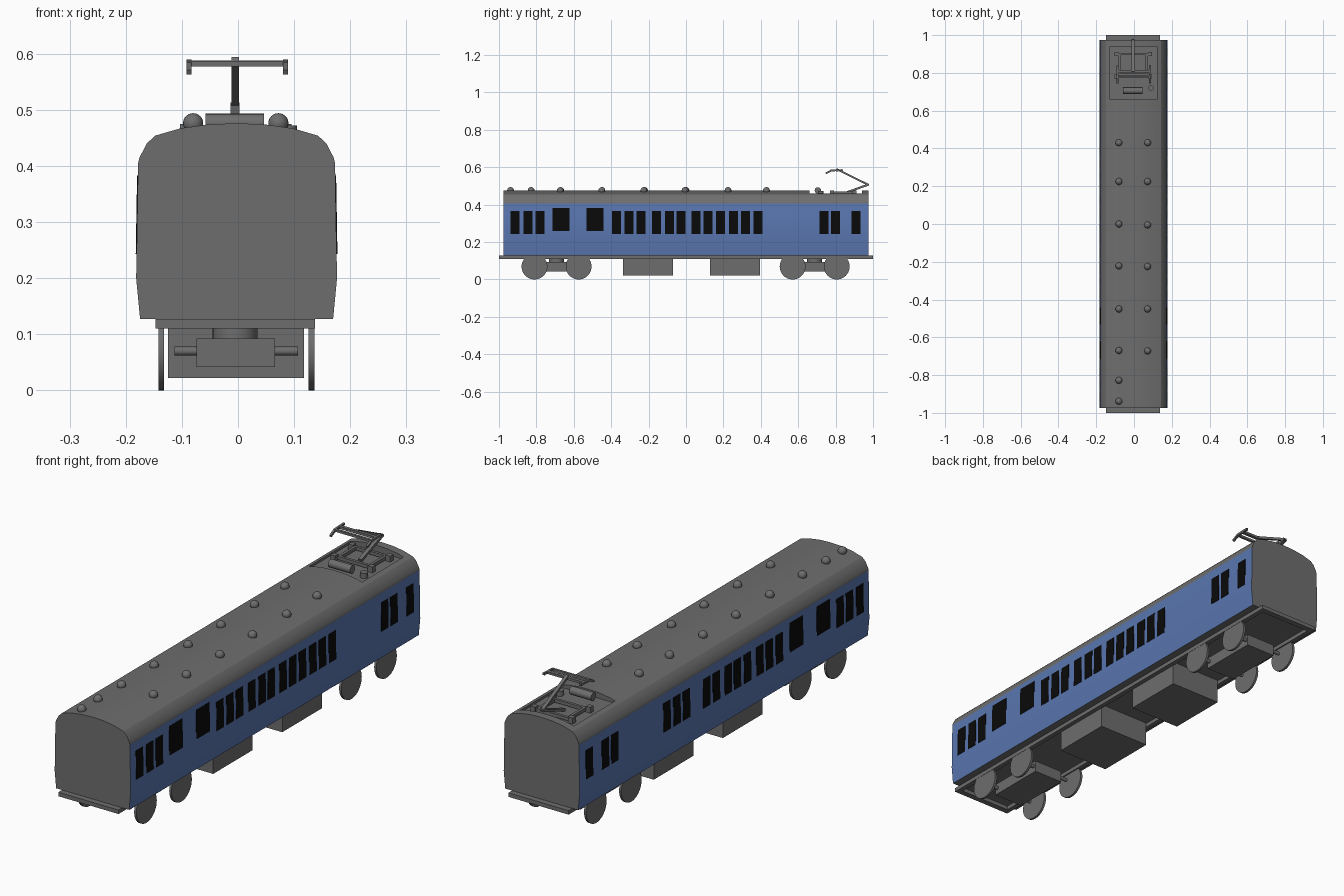
import bpy, bmesh, math
from mathutils import Vector

if "Cube" in bpy.data.objects:
    bpy.data.objects.remove(bpy.data.objects["Cube"])

CX = -0.0025  # the car sits slightly left of x = 0


def material(name, rgb):
    m = bpy.data.materials.new(name)
    m.diffuse_color = (*rgb, 1)
    m.use_nodes = True
    m.node_tree.nodes["Principled BSDF"].inputs["Base Color"].default_value = m.diffuse_color
    return m


GREY = material("grey metal", (0.155, 0.155, 0.155))
BLUE = material("blue paint", (0.10, 0.18, 0.43))
BLACK = material("black glass", (0.003, 0.003, 0.003))


def from_bmesh(name, bm, *mats):
    bmesh.ops.recalc_face_normals(bm, faces=bm.faces)
    me = bpy.data.meshes.new(name)
    bm.to_mesh(me)
    bm.free()
    ob = bpy.data.objects.new(name, me)
    bpy.context.collection.objects.link(ob)
    for m in mats:
        me.materials.append(m)
    return ob


def smooth(ob, angle=30):
    bpy.ops.object.select_all(action='DESELECT')
    ob.select_set(True)
    bpy.context.view_layer.objects.active = ob
    bpy.ops.object.shade_smooth_by_angle(angle=math.radians(angle))


def box(name, x, y, z, mat=GREY):
    """Box from (min, max) pairs."""
    bm = bmesh.new()
    bmesh.ops.create_cube(bm, size=1)
    for v in bm.verts:
        v.co = [r[0] if c < 0 else r[1] for c, r in zip(v.co, (x, y, z))]
    return from_bmesh(name, bm, mat)


def rod(name, a, b, r, seg=24, mat=GREY):
    """Cylinder between two points."""
    a, b = Vector(a), Vector(b)
    bm = bmesh.new()
    bmesh.ops.create_cone(bm, cap_ends=True, segments=seg, radius1=r, radius2=r, depth=(b - a).length)
    rot = (b - a).to_track_quat('Z', 'Y')
    for v in bm.verts:
        v.co = rot @ v.co + (a + b) / 2
    ob = from_bmesh(name, bm, mat)
    if seg > 8:
        smooth(ob)
    return ob


# Body shell: half cross-section mirrored and extruded along y
half = [(0.172, 0.127), (0.179, 0.2), (0.1755, 0.405), (0.173, 0.415), (0.16, 0.44),
        (0.145, 0.454), (0.1, 0.467), (0.05, 0.474), (0, 0.476)]
section = half + [(-x, z) for x, z in reversed(half[:-1])]
bm = bmesh.new()
front = bm.faces.new([bm.verts.new((x + CX, -0.975, z)) for x, z in section])
ext = bmesh.ops.extrude_face_region(bm, geom=[front], use_keep_orig=True)
for v in ext["geom"]:
    if isinstance(v, bmesh.types.BMVert):
        v.co.y = 0.975
bmesh.ops.recalc_face_normals(bm, faces=bm.faces)
for f in bm.faces:
    if abs(f.normal.x) > 0.98 and f.calc_center_median().z < 0.406:
        f.material_index = 1  # painted sides
body = from_bmesh("car_body", bm, GREY, BLUE)

# Roof well cut for the current collector
cutter = box("roof_well_cutter", (-0.128, 0.122), (0.66, 0.94), (0.45, 0.6))
cutter.hide_render = True
mod = body.modifiers.new("well", 'BOOLEAN')
mod.operation, mod.object, mod.solver = 'DIFFERENCE', cutter, 'EXACT'
bpy.context.view_layer.objects.active = body
bpy.ops.object.modifier_apply(modifier="well")
bpy.data.objects.remove(cutter)
smooth(body, 25)


# Windows: thin plates following the slope of each side
def window(side, y, w, z0, z1):
    bm = bmesh.new()
    bmesh.ops.create_cube(bm, size=1)
    for v in bm.verts:
        z = z0 if v.co.z < 0 else z1
        skin = 0.179 - (z - 0.2) * 0.0171
        x = skin + (0.0015 if v.co.x > 0 else -0.003)
        v.co = (CX + side * x, y + v.co.y * w, z)
    from_bmesh("window", bm, BLACK)


small = [-0.913, -0.844, -0.78, -0.371, -0.304, -0.24, -0.157, -0.088, -0.027, 0.053,
         0.118, 0.184, 0.254, 0.318, 0.385, 0.737, 0.8, 0.908]
for side in (1, -1):
    for y in small:
        if not (side == -1 and y == 0.184):
            window(side, y, 0.048, 0.243, 0.365)
    for y in (-0.668, -0.486):
        window(side, y, 0.09, 0.26, 0.383)

# Underframe: long rails and end beams
for s in (-1, 1):
    x = s * 0.132 - 0.005
    box("underframe_rail", (x - 0.01, x + 0.01), (-1, 1), (0.11, 0.127))
    ya, yb = sorted((s * 0.975, s))
    box("end_beam", (-0.147, 0.137), (ya, yb), (0.11, 0.127))

# Underfloor equipment boxes
for y in (-0.2025, 0.2625):
    box("equipment_box", (-0.125, 0.118), (y - 0.133, y + 0.133), (0.022, 0.128))

# Bogies: frame, pivot, axles and wheels
for yc in (-0.692, 0.688):
    box("bogie_frame", (-0.074, 0.066), (yc - 0.13, yc + 0.13), (0.042, 0.092))
    rod("bogie_pivot", (-0.005, yc, 0.09), (-0.005, yc, 0.128), 0.04, 32)
    for dy in (-0.118, 0.118):
        rod("axle", (-0.113, yc + dy, 0.07), (0.107, yc + dy, 0.07), 0.008, 16)
        for x in (-0.137, 0.131):
            rod("wheel", (x - 0.005, yc + dy, 0.069), (x + 0.005, yc + dy, 0.069), 0.069, 40)

# Round roof vents in two rows
vents = [(-0.08, y) for y in (0.43, 0.225, 0, -0.222, -0.45, -0.67, -0.828, -0.938)]
vents += [(0.072, y) for y in (0.43, 0.225, -0.005, -0.225, -0.45, -0.672)]
for x, y in vents:
    bm = bmesh.new()
    bmesh.ops.create_uvsphere(bm, u_segments=20, v_segments=12, radius=0.018)
    bmesh.ops.translate(bm, verts=bm.verts, vec=(x, y, 0.476))
    smooth(from_bmesh("roof_vent", bm, GREY), 40)

# Current collector base: frame, feet and air cylinder
for s in (-1, 1):
    x = -0.004 + s * 0.072
    box("collector_base_side", (x - 0.006, x + 0.006), (0.79, 0.9), (0.455, 0.469))
    y = 0.845 + s * 0.055
    box("collector_base_cross", (-0.082, 0.074), (y - 0.006, y + 0.006), (0.455, 0.469))
    for yf in (0.78, 0.9):
        box("collector_foot", (x + s * 0.016 - 0.011, x + s * 0.016 + 0.011),
            (yf - 0.011, yf + 0.011), (0.449, 0.475))
rod("air_cylinder", (-0.058, 0.705, 0.476), (0.046, 0.705, 0.476), 0.017)
rod("insulator", (0.09, 0.72, 0.449), (0.09, 0.72, 0.472), 0.015)


# Current collector arms: square bars in the y-z plane
def arm(name, p, q, w, t, x=-0.005):
    (ya, za), (yb, zb) = p, q
    n = Vector((-(zb - za), yb - ya)).normalized() * t / 2
    bm = bmesh.new()
    ring = [(ya + n.x, za + n.y), (yb + n.x, zb + n.y), (yb - n.x, zb - n.y), (ya - n.x, za - n.y)]
    f = bm.faces.new([bm.verts.new((x - w / 2, *c)) for c in ring])
    e = bmesh.ops.extrude_face_region(bm, geom=[f], use_keep_orig=True)
    bmesh.ops.translate(bm, vec=(w, 0, 0), verts=[v for v in e["geom"] if isinstance(v, bmesh.types.BMVert)])
    from_bmesh(name, bm, GREY)


arm("lower_arm", (0.83, 0.455), (0.977, 0.508), 0.016, 0.011)
arm("upper_arm", (0.977, 0.505), (0.805, 0.59), 0.014, 0.01)

# Collector head: cross bars and bent horns
box("head_bar", (-0.09, 0.088), (0.802, 0.816), (0.578, 0.588))
box("head_bar_front", (-0.09, 0.088), (0.772, 0.782), (0.577, 0.587))
for x in (-0.087, 0.085):
    arm("head_side", (0.775, 0.582), (0.838, 0.585), 0.009, 0.009, x)
    arm("head_horn", (0.747, 0.567), (0.777, 0.582), 0.009, 0.009, x)
